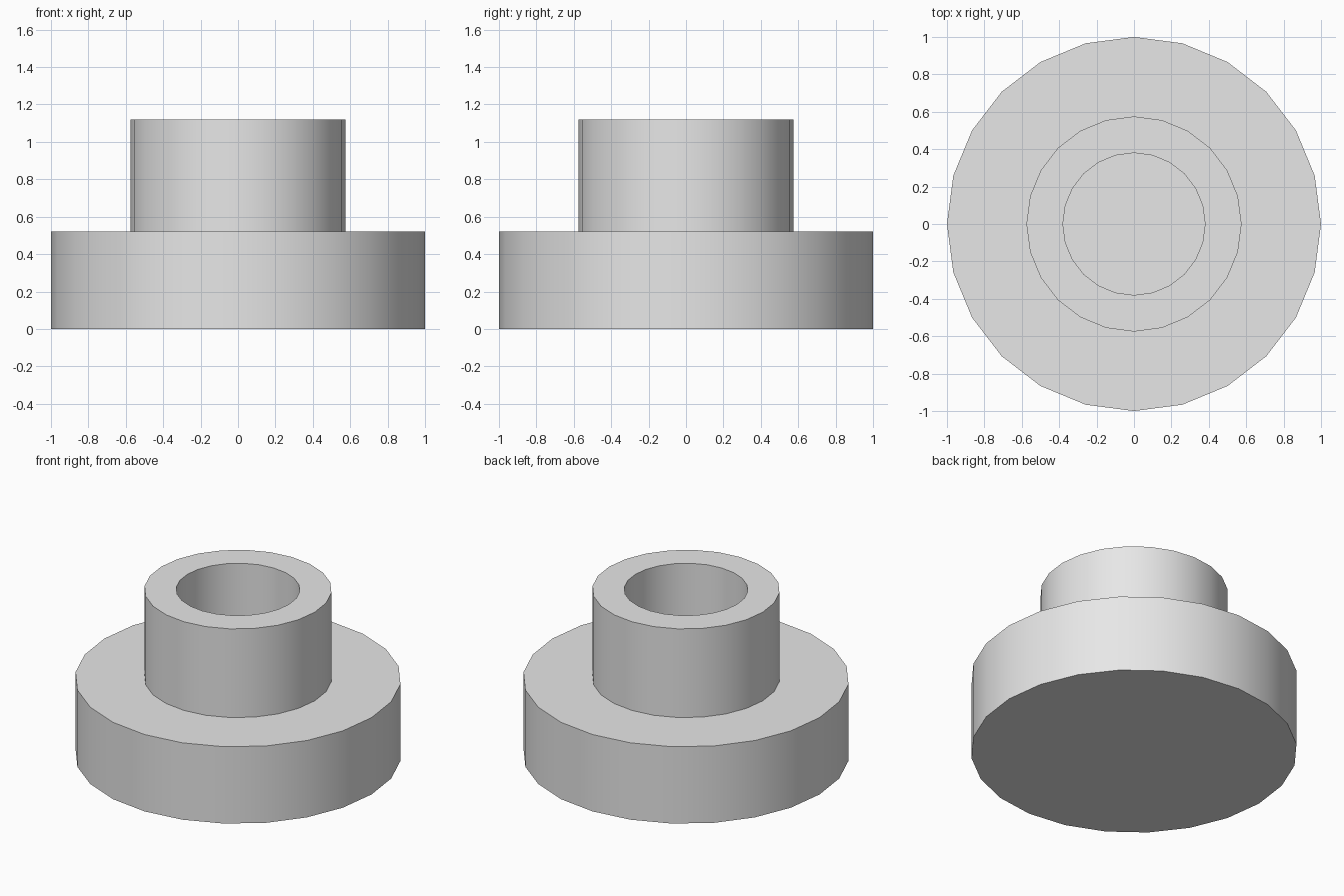
import bpy
import math

SIDES = 24
FLANGE_R, HUB_R, BORE_R = 1.0, 0.575, 0.38
FLANGE_TOP, HUB_TOP = 0.52, 1.12

cube = bpy.data.objects.get("Cube")
if cube:
    bpy.data.objects.remove(cube, do_unlink=True)

grey = bpy.data.materials.new("light grey")
grey.use_nodes = True
colour = (0.8, 0.8, 0.8, 1.0)
grey.diffuse_color = colour
grey.node_tree.nodes["Principled BSDF"].inputs["Base Color"].default_value = colour


def lathe(name, profile):
    """Turn a (radius, height) profile about z, closing both ends with caps."""
    verts = []
    for r, z in profile:
        for i in range(SIDES):
            a = math.tau * i / SIDES
            verts.append((r * math.cos(a), r * math.sin(a), z))
    faces = [tuple(reversed(range(SIDES)))]
    for k in range(len(profile) - 1):
        low, high = k * SIDES, (k + 1) * SIDES
        for i in range(SIDES):
            j = (i + 1) % SIDES
            faces.append((low + i, low + j, high + j, high + i))
    faces.append(tuple(range(len(verts) - SIDES, len(verts))))
    mesh = bpy.data.meshes.new(name)
    mesh.from_pydata(verts, [], faces)
    mesh.materials.append(grey)
    obj = bpy.data.objects.new(name, mesh)
    bpy.context.collection.objects.link(obj)
    return obj


# Wide flange, raised hub and blind bore as one turned part
bushing = lathe("flanged_bushing", [
    (FLANGE_R, 0),
    (FLANGE_R, FLANGE_TOP),
    (HUB_R, FLANGE_TOP),
    (HUB_R, HUB_TOP),
    (BORE_R, HUB_TOP),
    (BORE_R, FLANGE_TOP),
])

# Smooth round walls with crisp rims
bpy.ops.object.select_all(action="DESELECT")
bushing.select_set(True)
bpy.context.view_layer.objects.active = bushing
bpy.ops.object.shade_smooth_by_angle(angle=math.radians(30))
